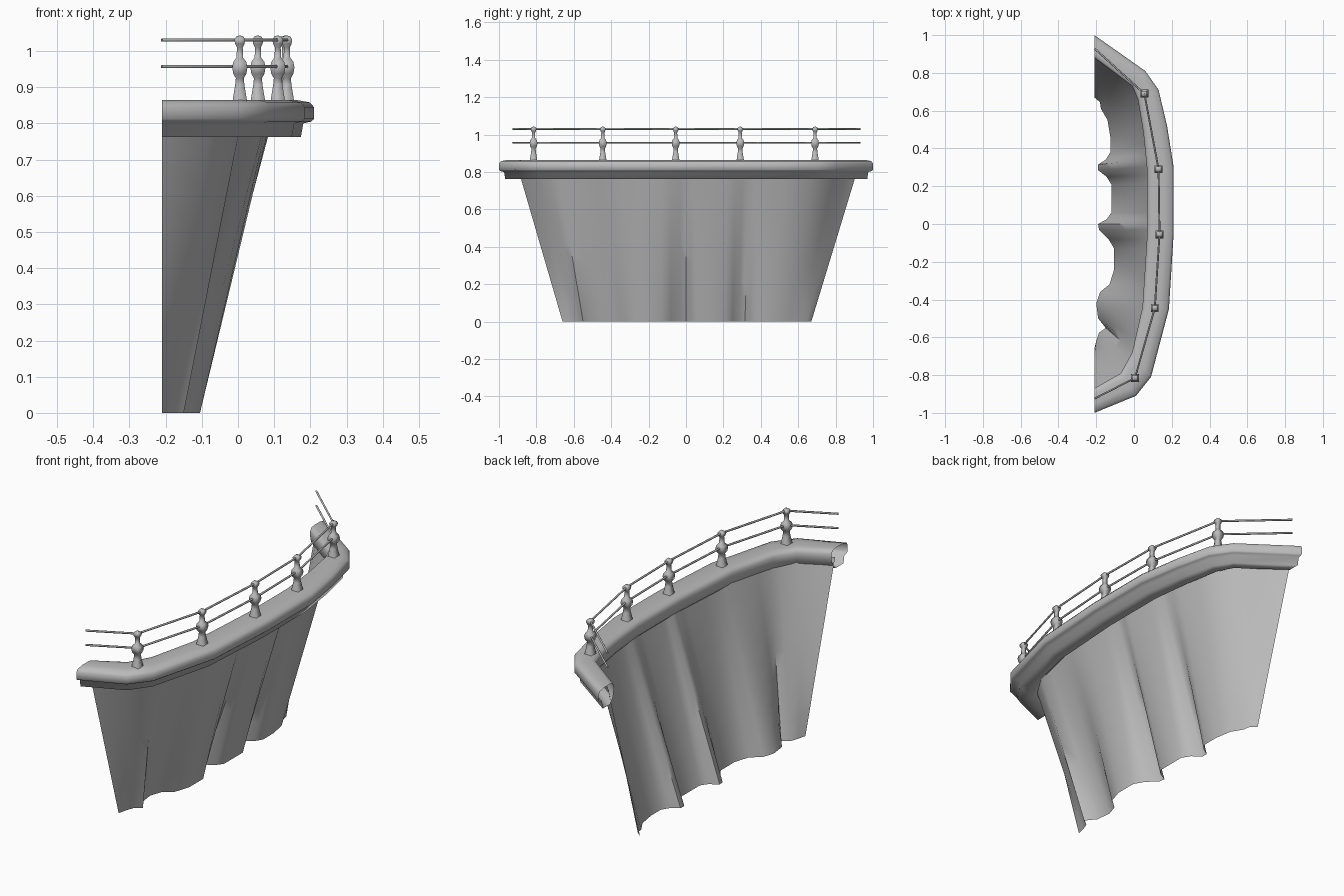
import bpy
import math
from mathutils import Vector

cube = bpy.data.objects.get("Cube")
if cube:
    bpy.data.objects.remove(cube, do_unlink=True)

grey = bpy.data.materials.new("stone grey")
grey.use_nodes = True
colour = (0.5, 0.5, 0.5, 1)
grey.diffuse_color = colour
grey.node_tree.nodes["Principled BSDF"].inputs["Base Color"].default_value = colour


def make_object(name, verts, faces, angle):
    mesh = bpy.data.meshes.new(name)
    mesh.from_pydata(verts, [], faces)
    mesh.update()
    mesh.materials.append(grey)
    obj = bpy.data.objects.new(name, mesh)
    bpy.context.collection.objects.link(obj)
    bpy.ops.object.select_all(action="DESELECT")
    obj.select_set(True)
    bpy.context.view_layer.objects.active = obj
    bpy.ops.object.shade_smooth_by_angle(angle=math.radians(angle))
    return obj


def loft(name, rows, closed, angle):
    """Skin a list of equally long rows of points."""
    count = len(rows[0])
    verts = [p for row in rows for p in row]
    faces = []
    for r in range(len(rows) - 1):
        for c in range(count if closed else count - 1):
            a, b = r * count + c, r * count + (c + 1) % count
            faces.append((a, b, b + count, a + count))
    return make_object(name, verts, faces, angle)


# Curved rim: inner and outer edge in plan, swept with one section
inner = [(-.21, .88), (-.01, .73), (.02, .66), (.05, .48), (.07, .28),
         (.07, -.05), (.045, -.44), (-.01, -.68), (-.07, -.79), (-.21, -.87)]
outer = [(-.21, 1), (.06, .81), (.13, .71), (.175, .52), (.21, .3),
         (.21, -.05), (.185, -.45), (.09, -.81), (.01, -.91), (-.21, -1)]
section = [(.25, .762), (.06, .79), (0, .82), (0, .845), (.08, .861), (.25, .865),
           (.65, .865), (.92, .858), (1, .845), (1, .812), (.94, .805), (.79, .8),
           (.74, .762)]

rim_rows = []
for a, b in zip(inner, outer):
    a, b = Vector(a), Vector(b)
    rim_rows.append([(*a.lerp(b, t), z) for t, z in section])
loft("rim", rim_rows, True, 89)


def rim_x(y):
    """Plan position of the wall head inside the rim."""
    path = [Vector(a).lerp(Vector(b), .2) for a, b in zip(inner, outer)]
    for p, q in zip(path, path[1:]):
        if p.y >= y >= q.y:
            return p.lerp(q, (p.y - y) / (p.y - q.y)).x
    return -.21


# Pleated wall leaning outward: wavy foot blends into the rim line
foot = [(-.21, .67), (-.18, .645), (-.175, .61), (-.14, .55), (-.125, .46),
        (-.125, .38), (-.15, .34), (-.19, .315), (-.19, .285), (-.145, .25),
        (-.12, .21), (-.12, .06), (-.145, .025), (-.19, 0), (-.185, -.03),
        (-.135, -.08), (-.105, -.13), (-.105, -.24), (-.13, -.32), (-.18, -.36),
        (-.2, -.42), (-.19, -.5), (-.15, -.55), (-.185, -.575), (-.2, -.62), (-.21, -.66)]
HEAD = .82
STEPS = 8
wall_rows = []
for s in range(STEPS + 1):
    k = s / STEPS
    row = []
    for i, (x, y) in enumerate(foot):
        top_y = y * (1 + .83 * y * y)
        # pleats flatten out towards the head
        top_x = rim_x(top_y) - .15 * max(0, -.13 - x)
        if i in (0, len(foot) - 1):
            top_x = x
        row.append((x + (top_x - x) * k, y + (top_y - y) * k, HEAD * k))
    wall_rows.append(row)
loft("pleated_wall", wall_rows, False, 50)

# Square turned railing posts
posts = [(.055, .69), (.13, .29), (.135, -.055), (.11, -.445), (.005, -.815)]
turning = [(.021, .855), (.018, .875), (.013, .905), (.011, .925), (.018, .937), (.021, .955),
           (.018, .97), (.009, .982), (.008, 1.01), (.013, 1.02), (.015, 1.031),
           (.01, 1.04), (.001, 1.043)]
SIDES = 4
for n, (px, py) in enumerate(posts):
    rows = []
    for half, z in turning:
        r = half / math.cos(math.pi / SIDES)
        turns = [math.tau * (i + .5) / SIDES for i in range(SIDES)]
        rows.append([(px + r * math.cos(t), py + r * math.sin(t), z) for t in turns])
    loft(f"railing_post_{n + 1}", rows, True, 100)

# Two rails threading the posts
run = [(-.21, .93)] + posts + [(-.21, -.925)]
for name, z in (("lower_rail", .957), ("upper_rail", 1.03)):
    curve = bpy.data.curves.new(name, "CURVE")
    curve.dimensions = "3D"
    curve.bevel_depth = .005
    curve.bevel_resolution = 1
    curve.use_fill_caps = True
    spline = curve.splines.new("POLY")
    spline.points.add(len(run) - 1)
    for point, (x, y) in zip(spline.points, run):
        point.co = (x, y, z, 1)
    curve.materials.append(grey)
    rail = bpy.data.objects.new(name, curve)
    bpy.context.collection.objects.link(rail)
